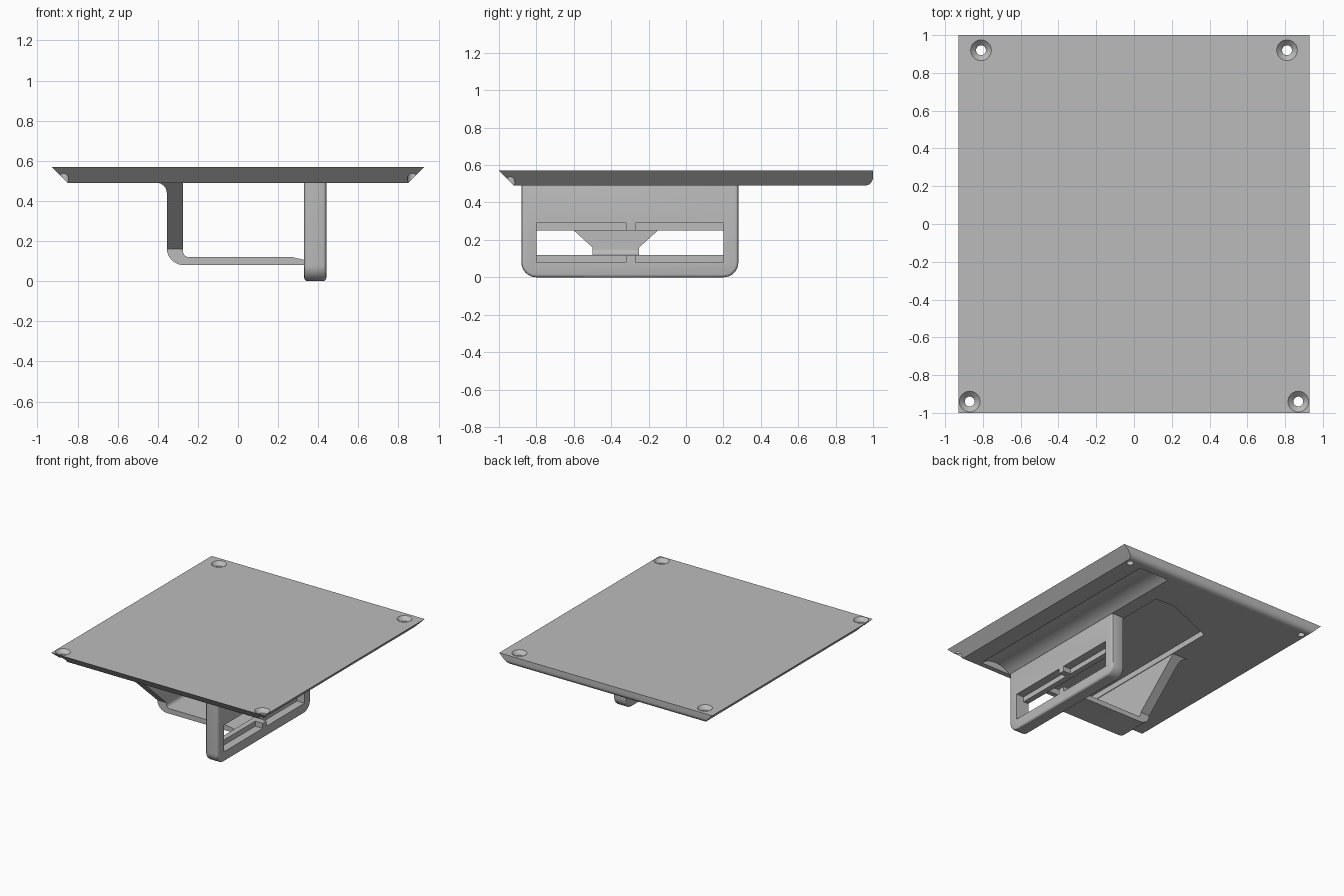
import bpy, bmesh
from math import sin, cos, radians
from mathutils import Vector

if "Cube" in bpy.data.objects:
    bpy.data.objects.remove(bpy.data.objects["Cube"])

grey = bpy.data.materials.new("plain_grey")
grey.use_nodes = True
colour = (0.5, 0.5, 0.5, 1)
grey.diffuse_color = colour
grey.node_tree.nodes["Principled BSDF"].inputs["Base Color"].default_value = colour


def arc(cx, cy, r, start, end, n=8):
    angles = [radians(start + (end - start) * i / n) for i in range(n + 1)]
    return [(cx + r * cos(a), cy + r * sin(a)) for a in angles]


def finish(bm, name):
    bmesh.ops.recalc_face_normals(bm, faces=bm.faces)
    mesh = bpy.data.meshes.new(name)
    bm.to_mesh(mesh)
    bm.free()
    mesh.materials.append(grey)
    obj = bpy.data.objects.new(name, mesh)
    bpy.context.collection.objects.link(obj)
    return obj


def prism(name, outline, axis, lo, hi, bevel=0):
    """Extrude a 2D outline along one axis, optionally bevelling both rims."""
    def place(p, d):
        return {"x": (d, *p), "y": (p[0], d, p[1]), "z": (*p, d)}[axis]
    bm = bmesh.new()
    face = bm.faces.new([bm.verts.new(place(p, lo)) for p in outline])
    moved = bmesh.ops.extrude_face_region(bm, geom=[face], use_keep_orig=True)["geom"]
    shift = Vector(place((0, 0), hi - lo))
    top = [g for g in moved if isinstance(g, bmesh.types.BMVert)]
    bmesh.ops.translate(bm, verts=top, vec=shift)
    bmesh.ops.recalc_face_normals(bm, faces=bm.faces)
    if bevel:
        k = "xyz".index(axis)
        rims = [e for e in bm.edges if abs(e.verts[0].co[k] - e.verts[1].co[k]) < 1e-6]
        bmesh.ops.bevel(bm, geom=rims, offset=bevel, segments=3, profile=0.5, affect="EDGES")
    return finish(bm, name)


def box(name, x, y, z):
    return prism(name, [(x[0], y[0]), (x[1], y[0]), (x[1], y[1]), (x[0], y[1])], "z", *z)


def cone(name, x, y, z0, z1, r0, r1):
    bm = bmesh.new()
    bmesh.ops.create_cone(bm, cap_ends=True, segments=32, radius1=r0, radius2=r1, depth=z1 - z0)
    bmesh.ops.translate(bm, verts=bm.verts, vec=(x, y, (z0 + z1) / 2))
    return finish(bm, name)


def combine(obj, tool, operation="DIFFERENCE"):
    mod = obj.modifiers.new("cut", "BOOLEAN")
    mod.operation, mod.object, mod.solver = operation, tool, "EXACT"
    bpy.context.view_layer.objects.active = obj
    bpy.ops.object.modifier_apply(modifier=mod.name)
    bpy.data.objects.remove(tool)


TOP, UNDER = 0.57, 0.49

# Top plate: sloped front, rounded back edge
side = [(-1, TOP), (-0.92, UNDER)] + arc(0.955, UNDER + 0.045, 0.045, -90, 0) + [(1, TOP)]
plate = prism("top_plate", side, "x", -0.93, 0.93)

# Sloped left and right edges
for s in (-1, 1):
    wedge = [(s * 0.93, TOP), (s * 0.84, UNDER - 0.01), (s * 1.1, UNDER - 0.01), (s * 1.1, TOP + 0.1),
             (s * 1.03, TOP + 0.1)]
    combine(plate, prism("edge_cutter", wedge, "y", -1.2, 1.2))

# Countersunk screw holes
for x, y in ((0.87, -0.94), (0.81, 0.92)):
    for s in (-1, 1):
        combine(plate, cone("hole_cutter", s * x, y, 0.4, 0.6, 0.026, 0.026))
        combine(plate, cone("sink_cutter", s * x, y, TOP - 0.03, TOP + 0.005, 0.024, 0.06))

# Shallow curved channel under the plate
channel = arc(0.573, 0.34, 0.2, 132, 48, 12) + [(0.707, 0.45), (0.439, 0.45)]
combine(plate, prism("channel_cutter", channel, "y", -0.88, 0.91))

# Recess between the panel and the hook
recess = [(0.33, -0.88), (0.33, 0.64), (0.17, 0.65), (-0.27, 0.47), (-0.27, -0.88)]
combine(plate, prism("recess_cutter", recess, "z", 0.4, UNDER + 0.045))

# Hanging panel with rounded lower corners
outline = arc(-0.8, 0.08, 0.08, 180, 270) + arc(0.2, 0.08, 0.08, 270, 360)
outline += [(0.28, 0.55), (-0.88, 0.55)]
panel = prism("hanging_panel", outline, "x", 0.33, 0.44, 0.016)
combine(panel, box("window_cutter", (0.2, 0.6), (-0.8, 0.2), (0.12, 0.25)))

# Stepped pockets above and below the window
for y in ((-0.8, -0.32), (-0.27, 0.2)):
    combine(panel, box("pocket_cutter", (0.375, 0.6), y, (0.08, 0.29)))

# Hook: wall, curved corner and floor, trimmed to a tapered outline
hook_profile = arc(-0.405, 0.44, 0.05, 90, 0) + arc(-0.27, 0.165, 0.085, 180, 270)
hook_profile += [(0.335, 0.08), (0.335, 0.105), (0.27, 0.12)]
hook_profile += arc(-0.245, 0.15, 0.03, 270, 180) + [(-0.275, 0.53), (-0.405, 0.53)]
hook = prism("tapered_hook", hook_profile, "y", -1, 0.3)
taper = [(-0.87, UNDER + 0.005), (-0.5, 0.16), (-0.5, 0), (-0.25, 0), (-0.25, 0.16), (0.12, UNDER + 0.005)]
combine(hook, prism("taper_cutter", taper, "x", -1, 1), "INTERSECT")

# Smooth the rounded surfaces, keep edges sharp
for obj in (plate, panel, hook):
    bpy.ops.object.select_all(action="DESELECT")
    obj.select_set(True)
    bpy.context.view_layer.objects.active = obj
    bpy.ops.object.shade_smooth_by_angle(angle=radians(30))
